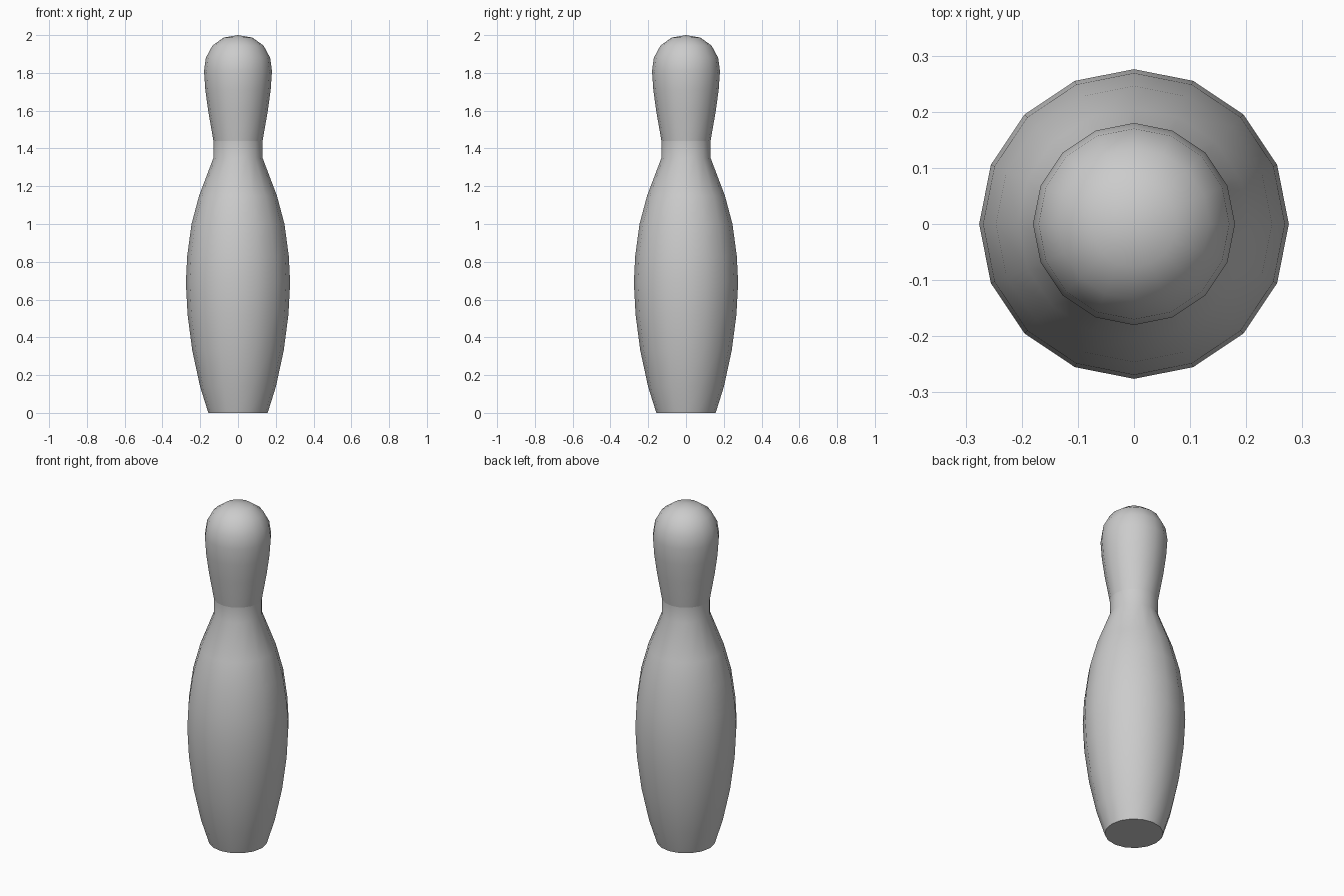
import bpy, bmesh
from math import cos, sin, pi, radians

if "Cube" in bpy.data.objects:
    bpy.data.objects.remove(bpy.data.objects["Cube"])

SIDES = 16


def lathe(name, profile):
    """Revolve (radius, z) points around z; a zero radius becomes a pole."""
    bm = bmesh.new()
    rings = []
    for r, z in profile:
        n = SIDES if r > 0 else 1
        rings.append([bm.verts.new((r * cos(2 * pi * i / SIDES),
                                    r * sin(2 * pi * i / SIDES), z)) for i in range(n)])
    for a, b in zip(rings, rings[1:]):
        for i in range(SIDES):
            j = (i + 1) % SIDES
            if len(b) == 1:
                bm.faces.new((a[i], a[j], b[0]))
            else:
                bm.faces.new((a[i], a[j], b[j], b[i]))
    # Flat base where the profile touches the ground
    if profile[0][1] == 0:
        bm.faces.new(rings[0][::-1])
    mesh = bpy.data.meshes.new(name)
    bm.to_mesh(mesh)
    bm.free()
    obj = bpy.data.objects.new(name, mesh)
    bpy.context.collection.objects.link(obj)
    bpy.ops.object.select_all(action='DESELECT')
    obj.select_set(True)
    bpy.context.view_layer.objects.active = obj
    bpy.ops.object.shade_smooth_by_angle(angle=radians(50))
    return obj


# Pin body: flat base, swelling belly, narrow neck
lathe("pin_body", [(0.157, 0), (0.201, 0.14), (0.242, 0.33), (0.267, 0.52),
                   (0.276, 0.69), (0.269, 0.83), (0.246, 1.0),
                   (0.206, 1.15), (0.13, 1.35), (0.13, 1.44)])

# Pin head: flares out from the neck to a rounded top, creased at the neck
lathe("pin_head", [(0.13, 1.44), (0.158, 1.6), (0.173, 1.71), (0.18, 1.81),
                   (0.17, 1.88), (0.135, 1.945), (0.076, 1.987), (0, 2.0)])
